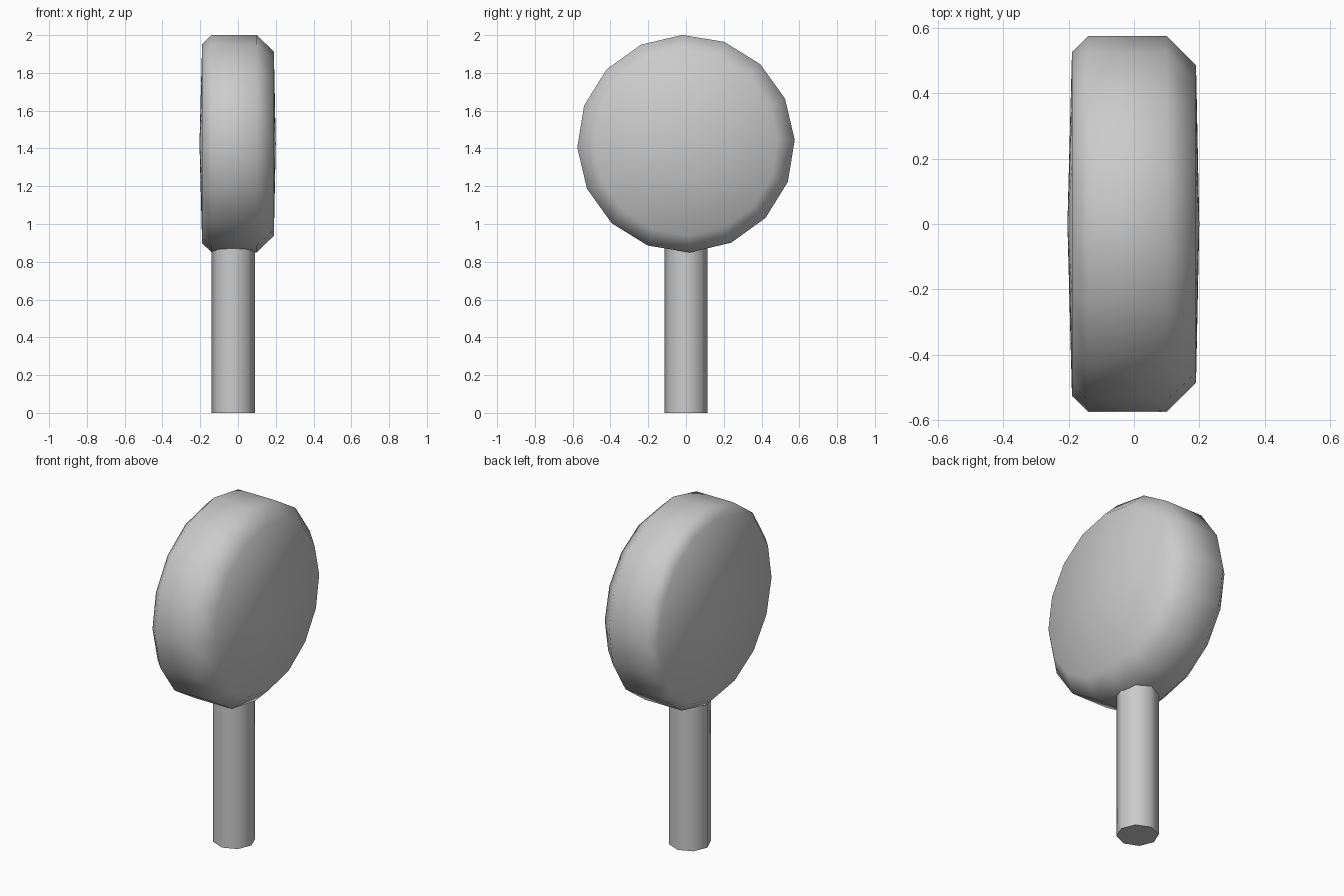
import bpy
import math

if "Cube" in bpy.data.objects:
    bpy.data.objects.remove(bpy.data.objects["Cube"])


def lathe(name, stations, sides, place, turn=0.0):
    """Rings of (axial position, radius); radius 0 gives a single pole point."""
    verts, rings, faces = [], [], []
    for h, r in stations:
        n = 1 if r == 0 else sides
        rings.append([len(verts) + i for i in range(n)])
        for i in range(n):
            a = turn + 2 * math.pi * i / sides
            verts.append(place(h, r * math.cos(a), r * math.sin(a)))
    for lo, hi in zip(rings, rings[1:]):
        for i in range(sides):
            j = (i + 1) % sides
            quad = [lo[i % len(lo)], lo[j % len(lo)], hi[j % len(hi)], hi[i % len(hi)]]
            faces.append(list(dict.fromkeys(quad)))
    # flat caps on open ends
    if len(rings[0]) > 1:
        faces.append(rings[0][::-1])
    if len(rings[-1]) > 1:
        faces.append(rings[-1])
    mesh = bpy.data.meshes.new(name)
    mesh.from_pydata(verts, [], faces)
    obj = bpy.data.objects.new(name, mesh)
    bpy.context.collection.objects.link(obj)
    for p in mesh.polygons:
        p.use_smooth = True
    return obj


def smooth_by_angle(obj, degrees):
    bpy.ops.object.select_all(action='DESELECT')
    obj.select_set(True)
    bpy.context.view_layer.objects.active = obj
    bpy.ops.object.shade_smooth_by_angle(angle=math.radians(degrees))


# round head: slightly domed disc with chamfered rims, axis along x
head_profile = [(-0.204, 0), (-0.19, 0.527), (-0.14, 0.576),
                (0.10, 0.576), (0.19, 0.487), (0.20, 0)]
lathe("head", head_profile, 16,
      lambda h, u, v: (h, u, 1.425 + v), math.radians(2))

# octagonal stick, running up into the head
stick = lathe("stick", [(0.0, 0.114), (0.92, 0.114)], 8,
              lambda h, u, v: (-0.025 + u, v, h))
smooth_by_angle(stick, 60)
